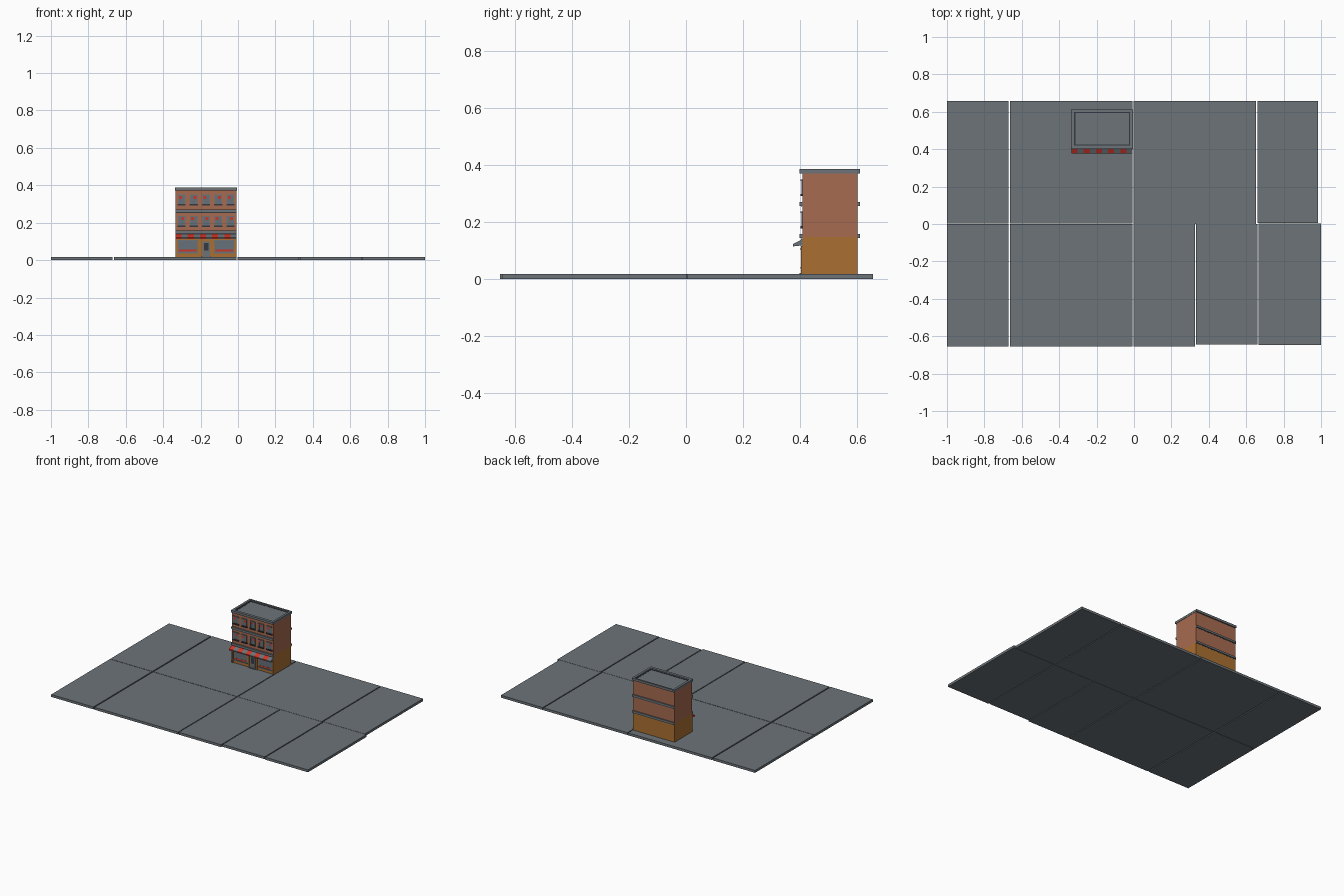
import bpy, bmesh

if "Cube" in bpy.data.objects:
    bpy.data.objects.remove(bpy.data.objects["Cube"])

def mat(name, rgb):
    m = bpy.data.materials.new(name)
    m.diffuse_color = (*rgb, 1)
    m.use_nodes = True
    m.node_tree.nodes["Principled BSDF"].inputs["Base Color"].default_value = m.diffuse_color
    return m

GREY = mat("stone grey", (0.150, 0.172, 0.188))
BRICK = mat("brick", (0.39, 0.145, 0.082))
OCHRE = mat("ochre", (0.40, 0.16, 0.032))
RED = mat("red", (0.62, 0.035, 0.02))
DARK = mat("dark slate", (0.035, 0.042, 0.052))
GLASS = mat("window glass", (0.13, 0.165, 0.19))

def add_mesh(name, verts, faces, m):
    me = bpy.data.meshes.new(name)
    me.from_pydata(verts, [], faces)
    bm = bmesh.new()
    bm.from_mesh(me)
    bmesh.ops.recalc_face_normals(bm, faces=bm.faces)
    bm.to_mesh(me)
    bm.free()
    me.materials.append(m)
    ob = bpy.data.objects.new(name, me)
    bpy.context.collection.objects.link(ob)
    return ob

def box(name, x0, x1, y0, y1, z0, z1, m):
    v = [(x, y, z) for x in (x0, x1) for y in (y0, y1) for z in (z0, z1)]
    f = [(0, 1, 3, 2), (4, 6, 7, 5), (0, 4, 5, 1), (2, 3, 7, 6), (0, 2, 6, 4), (1, 5, 7, 3)]
    return add_mesh(name, v, f, m)

def prism(name, x0, x1, profile, m):
    # (y, z) profile swept along x
    n = len(profile)
    v = [(x, y, z) for x in (x0, x1) for y, z in profile]
    f = [tuple(range(n)), tuple(range(n, 2 * n))]
    f += [(i, (i + 1) % n, n + (i + 1) % n, n + i) for i in range(n)]
    return add_mesh(name, v, f, m)

# Ground slabs
G = 0.017
slabs = [
    (-1, -0.671, 0.002, 0.658), (-0.663, -0.009, 0.002, 0.658),
    (-0.003, 0.652, 0.001, 0.658), (0.659, 0.985, 0.006, 0.658),
    (-1, -0.671, -0.655, -0.001), (-0.663, -0.009, -0.655, -0.001),
    (-0.003, 0.326, -0.655, -0.001), (0.332, 0.659, -0.645, -0.001),
    (0.666, 1.0, -0.648, 0.004),
]
for i, s in enumerate(slabs):
    box(f"ground_slab_{i + 1}", *s, 0, G, GREY)

# Building body: ochre shop floor and brick upper floors
X0, X1, YF, YB = -0.334, -0.008, 0.410, 0.604
box("shop_floor", X0, X1, YF, YB, G, 0.148, OCHRE)
box("upper_floors", X0, X1, YF, YB, 0.148, 0.373, BRICK)

# Ledges on the front and back
for i, z in enumerate((0.150, 0.264)):
    for side, (a, b) in {"front": (0.400, YF), "back": (YB, 0.612)}.items():
        box(f"{side}_ledge_{i + 1}", X0, X1, a, b, z - 0.007, z + 0.007, GREY)
        box(f"{side}_ledge_trim_{i + 1}", X0, X1, a + 0.004, b - 0.003, z - 0.011, z - 0.007, DARK)

# Cornice slab, raised parapet and recessed roof
box("cornice", X0 - 0.002, X1 + 0.002, 0.400, 0.612, 0.371, 0.378, GREY)
for n, b in {"front": (X0 - 0.002, X1 + 0.002, 0.400, 0.420), "back": (X0 - 0.002, X1 + 0.002, 0.600, 0.612),
             "left": (X0 - 0.002, X0 + 0.014, 0.420, 0.600), "right": (X1 - 0.014, X1 + 0.002, 0.420, 0.600)}.items():
    box(f"parapet_{n}", *b, 0.378, 0.387, GREY)

# Roof edge gutter
for n, b in {"front": (X0 + 0.014, X1 - 0.014, 0.420, 0.426), "back": (X0 + 0.014, X1 - 0.014, 0.594, 0.600),
             "left": (X0 + 0.014, X0 + 0.020, 0.426, 0.594), "right": (X1 - 0.020, X1 - 0.014, 0.426, 0.594)}.items():
    box(f"roof_gutter_{n}", *b, 0.378, 0.379, DARK)

# Upper windows: glass, frame, red blind, sill and lintel
W = (X1 - X0) / 5
for r, z in enumerate((0.178, 0.291)):
    for c in range(5):
        x = X0 + W * (c + 0.5)
        n = f"{r + 1}_{c + 1}"
        h = 0.017
        box("window_glass_" + n, x - h, x + h, 0.4085, YF, z + 0.006, z + 0.056, GLASS)
        for s in (-1, 1):
            a = x + s * h
            box(f"window_jamb_{n}", a - 0.003, a + 0.003, 0.406, YF, z + 0.006, z + 0.056, GREY)
        box("window_lintel_" + n, x - 0.021, x + 0.021, 0.403, YF, z + 0.053, z + 0.059, GREY)
        box("window_sill_" + n, x - 0.022, x + 0.022, 0.402, YF, z, z + 0.008, DARK)
        off = -0.007 if (r + c) % 2 else 0.006
        box("window_blind_" + n, x + off - 0.008, x + off + 0.008, 0.4075, 0.4085, z + 0.036, z + 0.053, RED)

# Striped awning
S = (X1 - X0) / 10
wedge = [(YF, 0.140), (0.376, 0.122), (0.376, 0.114), (YF, 0.118)]
for i in range(10):
    prism(f"awning_stripe_{i + 1}", X0 + S * i, X0 + S * (i + 1), wedge, GREY if i % 2 else RED)

# Shop windows, mirrored about the door
xc = (X0 + X1) / 2
for s, n in ((-1, "left"), (1, "right")):
    a, b = sorted((xc + s * 0.045, xc + s * 0.150))
    box(f"shop_window_{n}", a, b, 0.407, YF, 0.042, 0.104, GLASS)
    box(f"shop_window_head_{n}", a - 0.004, b + 0.004, 0.403, YF, 0.102, 0.108, GREY)
    box(f"shop_window_sill_{n}", a - 0.004, b + 0.004, 0.403, YF, 0.036, 0.042, GREY)
    box(f"shop_display_{n}", a + 0.006, b - 0.006, 0.406, 0.407, 0.047, 0.056, RED)
    # Pilasters beside the door
    box(f"door_pilaster_{n}", xc + s * 0.031 - 0.006, xc + s * 0.031 + 0.006, 0.404, YF, G, 0.116, OCHRE)
    box(f"corner_pilaster_{n}", xc + s * 0.158 - 0.005, xc + s * 0.158 + 0.005, 0.404, YF, G, 0.116, OCHRE)

# Door
box("door", xc - 0.020, xc + 0.020, 0.407, YF, G, 0.100, GREY)
box("door_glass", xc - 0.012, xc + 0.012, 0.406, 0.407, 0.050, 0.092, DARK)
box("door_step", xc - 0.025, xc + 0.025, 0.400, YF, G, G + 0.004, GREY)
